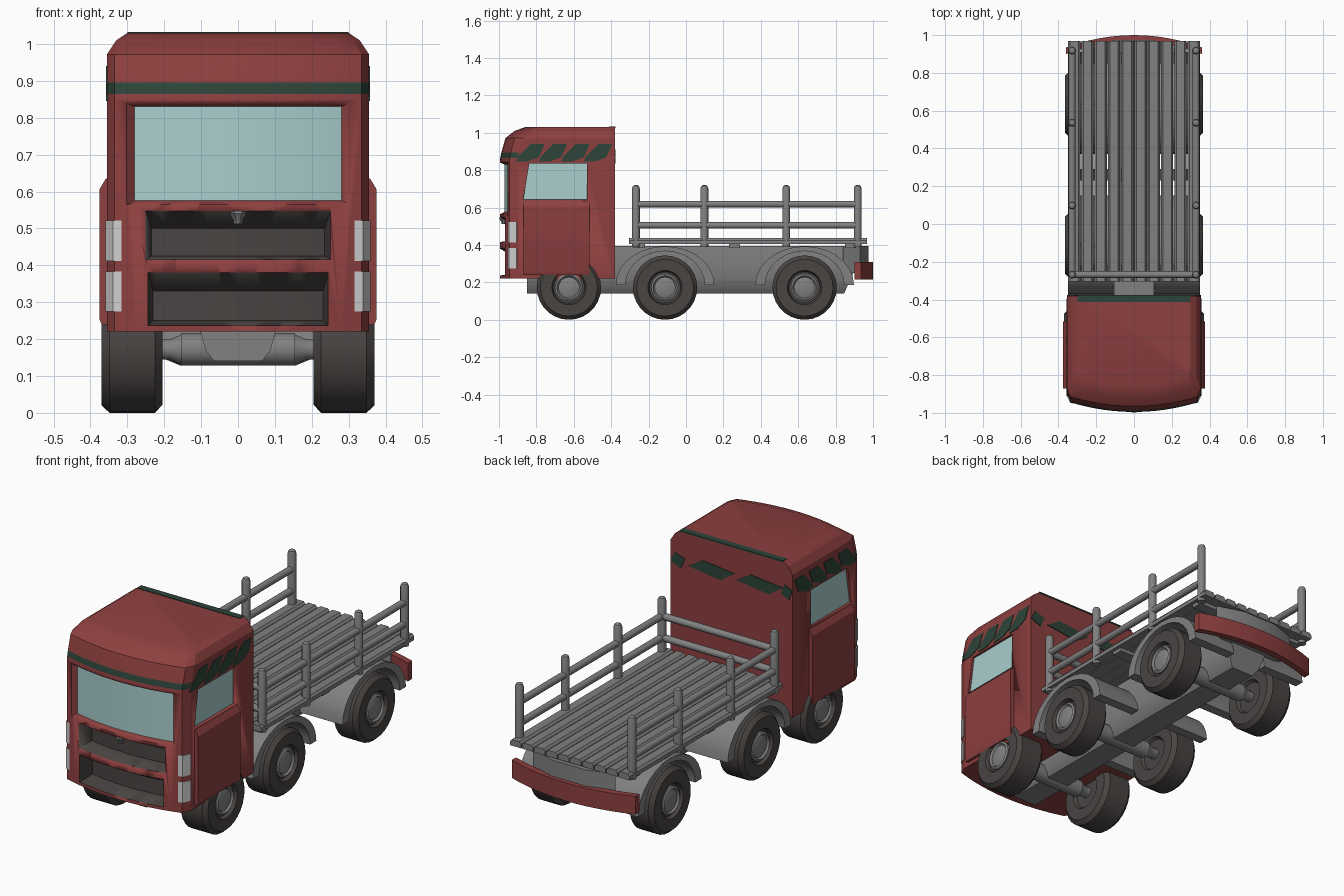
import bpy, bmesh, math
from mathutils import Vector

if "Cube" in bpy.data.objects:
    bpy.data.objects.remove(bpy.data.objects["Cube"])


def material(name, r, g, b):
    m = bpy.data.materials.new(name)
    m.diffuse_color = (r, g, b, 1)
    m.use_nodes = True
    m.node_tree.nodes["Principled BSDF"].inputs["Base Color"].default_value = m.diffuse_color
    return m


RED = material("cab_red", 0.27, 0.05, 0.05)
GREEN = material("stripe_green", 0.026, 0.058, 0.042)
GREY = material("frame_grey", 0.22, 0.22, 0.22)
DARK = material("rubber_dark", 0.066, 0.058, 0.055)
GLASS = material("window_glass", 0.40, 0.62, 0.62)
LAMP = material("lamp_white", 0.62, 0.62, 0.62)


def finish(name, bm, mats, rule=None, angle=30):
    """Turn a bmesh into an object; rule(face) gives a material slot."""
    bmesh.ops.recalc_face_normals(bm, faces=bm.faces[:])
    bm.normal_update()
    if rule:
        for f in bm.faces:
            f.material_index = rule(f)
    me = bpy.data.meshes.new(name)
    bm.to_mesh(me)
    bm.free()
    ob = bpy.data.objects.new(name, me)
    bpy.context.collection.objects.link(ob)
    for m in mats:
        me.materials.append(m)
    bpy.ops.object.select_all(action='DESELECT')
    ob.select_set(True)
    bpy.context.view_layer.objects.active = ob
    bpy.ops.object.shade_smooth_by_angle(angle=math.radians(angle))
    return ob


def loft(name, rings, mats, rule=None, angle=30):
    """Skin closed rings of points and cap both ends."""
    bm = bmesh.new()
    vs = [[bm.verts.new(p) for p in ring] for ring in rings]
    n = len(vs[0])
    for a, b in zip(vs, vs[1:]):
        for i in range(n):
            j = (i + 1) % n
            bm.faces.new((a[i], a[j], b[j], b[i]))
    bm.faces.new(vs[0])
    bm.faces.new(vs[-1])
    return finish(name, bm, mats, rule, angle)


def prism(name, pts, axis, a, b, mats, rule=None):
    """Extrude a flat outline along an axis from a to b."""
    k = "XYZ".index(axis)

    def place(p, d):
        q = list(p)
        q.insert(k, d)
        return q
    return loft(name, [[place(p, d) for p in pts] for d in (a, b)], mats, rule)


def box(name, x, y, z, mat):
    return prism(name, [(x[0], y[0]), (x[1], y[0]), (x[1], y[1]), (x[0], y[1])],
                 'Z', z[0], z[1], [mat])


def lathe(name, prof, origin, direction, mat, segs=12):
    """Revolve (radius, height) pairs about a direction."""
    d = Vector(direction).normalized()
    u = d.orthogonal().normalized()
    v = d.cross(u)
    o = Vector(origin)
    rings = []
    for r, h in prof:
        rings.append([o + d * h + (u * math.cos(t) + v * math.sin(t)) * r
                      for t in [2 * math.pi * (i + 0.5) / segs for i in range(segs)]])
    return loft(name, rings, [mat], angle=35)


def rod(name, p, q, r, mat, segs=12):
    d = Vector(q) - Vector(p)
    return lathe(name, [(r, 0), (r, d.length)], p, d, mat, segs)


def front_y(x):
    return -0.995 + 0.05 * (x / 0.335) ** 2


def slab(name, fy, outer, inner, mats, rule=None, n=12):
    """Curved slab following fy; outer/inner are (half width, z low, z high, offset)."""
    rings = []
    for i in range(n + 1):
        t = 2 * i / n - 1
        ring = []
        for (w, z0, z1, off), flip in ((outer, False), (inner, True)):
            x = t * w
            pair = [(x, fy(x) + off, z0), (x, fy(x) + off, z1)]
            ring += pair[::-1] if flip else pair
        rings.append(ring)
    return loft(name, rings, mats, rule)


# Cab shell: curved front, chamfered corners, folded roof, painted brow stripe
def cab_ring(z, w, s):
    xs = [(w - 0.02) * (i / 6 - 1) for i in range(13)]
    ring = [(x, -0.995 + 0.05 * (x / (w - 0.02)) ** 2 + s, z) for x in xs]
    return [(-w, -0.38, z), (-w, -0.90 + s, z)] + ring + [(w, -0.90 + s, z), (w, -0.38, z)]


levels = [(0.22, 0.355, 0), (0.85, 0.355, 0), (0.865, 0.355, 0.002), (0.895, 0.355, 0.008),
          (0.972, 0.355, 0.03), (1.01, 0.33, 0.08), (1.03, 0.30, 0.135)]


def stripe_rule(f):
    c = f.calc_center_median()
    return 1 if 0.865 < c.z < 0.895 and c.y < -0.9 else 0


cab = loft("cab_shell", [cab_ring(*l) for l in levels], [RED, GREEN], stripe_rule, 20)

# Recesses cut in the cab: windscreen, two grilles, door windows
cutters = [
    slab("windscreen_cutter", front_y, (0.312, 0.56, 0.845, -0.01), (0.28, 0.576, 0.83, 0.025),
         [RED, GLASS], lambda f: 1 if f.normal.y > 0.8 else 0),
    slab("upper_grille_cutter", front_y, (0.252, 0.415, 0.552, -0.01), (0.235, 0.425, 0.50, 0.09), [DARK]),
    slab("lower_grille_cutter", front_y, (0.246, 0.235, 0.386, -0.01), (0.23, 0.25, 0.33, 0.09), [DARK])]
window = [(-0.87, 0.642), (-0.53, 0.642), (-0.53, 0.835), (-0.838, 0.835)]
for s in (1, -1):
    cutters.append(prism("door_window_cutter", window, 'X', s * 0.343, s * 0.42, [RED, GLASS],
                         lambda f: 1 if abs(f.normal.x) > 0.9 else 0))
bpy.context.view_layer.objects.active = cab
for c in cutters:
    m = cab.modifiers.new("cut", 'BOOLEAN')
    m.operation = 'DIFFERENCE'
    m.solver = 'EXACT'
    m.material_mode = 'TRANSFER'
    m.object = c
    bpy.ops.object.modifier_apply(modifier=m.name)
    bpy.data.objects.remove(c)

# Small catch on the upper grille
lathe("grille_catch", [(0.012, 0), (0.014, 0.012), (0.026, 0.028), (0.022, 0.035)],
      (0, -0.975, 0.512), (0, 0, 1), GREY, 8)

# Door panels, headlamps and side stripes
door = [(0.34, 0.24), (0.37, 0.24), (0.376, 0.255), (0.376, 0.605), (0.358, 0.635), (0.34, 0.635)]
lamp = [(0.316, -0.951), (0.339, -0.946), (0.359, -0.905), (0.33, -0.90)]
for s in (1, -1):
    prism("door_panel", [(s * x, z) for x, z in door], 'Y', -0.87, -0.515, [RED])
    for z0, z1 in ((0.412, 0.522), (0.275, 0.383)):
        prism("headlamp", [(s * x, y) for x, y in lamp], 'Z', z0, z1, [LAMP])
    for i in range(4):
        y = -0.91 + 0.12 * i
        prism("side_stripe", [(y, 0.845), (y + 0.06, 0.845), (y + 0.125, 0.87), (y + 0.155, 0.94),
                              (y + 0.08, 0.94), (y + 0.02, 0.88)], 'X', s * 0.352, s * 0.358, [GREEN])

# Rear cab stripes and roof edge band
for xa, xb in ((0.355, 0.27), (0.25, -0.02), (-0.03, -0.30), (-0.29, -0.355)):
    k = (xa - xb) * 0.3
    prism("rear_stripe", [(xa, 0.86), (xa - k, 0.91), (xb, 0.89), (xb + k, 0.835)],
          'Y', -0.382, -0.376, [GREEN])
box("roof_edge_band", (-0.30, 0.30), (-0.412, -0.377), (1.026, 1.033), GREEN)

# Chassis body: rounded trough with a raked tail
section = [(0.065, 0.14), (0.088, 0.17), (0.105, 0.23), (0.11, 0.31), (0.105, 0.395)]
outline = section + [(-x, z) for x, z in section[::-1]]
rings = [[(x, y, z) for x, z in outline] for y in (-0.85, 0.84)]
rings.append([(x, 0.84 + (z - 0.14) * 0.45 + 0.005, z) for x, z in outline])
loft("chassis_body", rings, [GREY], angle=40)
prism("bumper_bracket", [(0.12, 0.84), (0.24, 0.93), (0.10, 0.975), (-0.10, 0.975), (-0.24, 0.93), (-0.12, 0.84)],
      'Z', 0.25, 0.395, [GREY])

# Rear bumper
slab("rear_bumper", lambda x: 1.0 - 0.065 * (x / 0.36) ** 2, (0.36, 0.215, 0.31, -0.035),
     (0.36, 0.215, 0.31, 0), [RED])

# Wheels, hubs, axles
R = 0.172
for i, (y, x0, w) in enumerate(((-0.626, 0.205, 0.165), (-0.112, 0.215, 0.15), (0.634, 0.215, 0.15))):
    for s in (1, -1):
        o, d = (s * x0, y, R), (s, 0, 0)
        lathe("tyre", [(0.08, 0.015), (0.09, 0), (0.15, 0), (R, 0.02), (R, w - 0.022), (0.152, w),
                       (0.092, w), (0.084, w - 0.02)], o, d, DARK, 28)
        lathe("wheel_hub", [(0.074, w - 0.04), (0.074, w - 0.008), (0.064, w - 0.002),
                            (0.056, w - 0.012), (0.04, w - 0.006)], o, d, GREY, 20)
        lathe("axle_cone", [(0.045, -0.06), (0.028, -0.02), (0.028, 0.03)], o, d, GREY, 16)
    rod("axle", (-0.155, y, R), (0.155, y, R), 0.045, GREY, 16)

# Mudguards over the rear wheels
for y in (-0.112, 0.634):
    arch = [[(y + a * math.cos(math.pi * k / 14), 0.185 + b * math.sin(math.pi * k / 14))
             for k in range(15)] for a, b in ((0.264, 0.208), (0.212, 0.182))]
    for s in (1, -1):
        bm = bmesh.new()
        grid = [[[bm.verts.new((s * x, *p)) for p in arc] for arc in arch] for x in (0.10, 0.35)]
        loops = [grid[0][0], grid[1][0], grid[1][1], grid[0][1]]
        for a, b in zip(loops, loops[1:] + loops[:1]):
            for k in range(14):
                bm.faces.new((a[k], a[k + 1], b[k + 1], b[k]))
        for k in (0, 14):
            bm.faces.new([l[k] for l in loops])
        finish("mudguard", bm, [GREY])

# Load bed: planks on cross beams
for i in range(10):
    x = -0.3165 + 0.0703 * i
    plank = [(x - 0.032, 0.404), (x - 0.032, 0.424), (x - 0.022, 0.436),
             (x + 0.022, 0.436), (x + 0.032, 0.424), (x + 0.032, 0.404)]
    prism("bed_plank", plank, 'Y', -0.305, 0.968, [GREY])
for y in (-0.25, 0.26, 0.88):
    box("bed_cross_beam", (-0.33, 0.33), (y - 0.03, y + 0.03), (0.385, 0.408), GREY)

# Stake posts and rails
posts = (-0.268, 0.098, 0.536, 0.918)
for s in (1, -1):
    for y in posts:
        lathe("stake_post", [(0.021, 0), (0.021, 0.312), (0.016, 0.325), (0.007, 0.33)],
              (s * 0.328, y, 0.39), (0, 0, 1), GREY, 12)
    for z in (0.505, 0.618):
        rod("side_rail", (s * 0.328, posts[0], z), (s * 0.328, posts[-1], z), 0.018, GREY)
for z in (0.505, 0.618):
    rod("front_rail", (-0.328, posts[0], z), (0.328, posts[0], z), 0.018, GREY)
